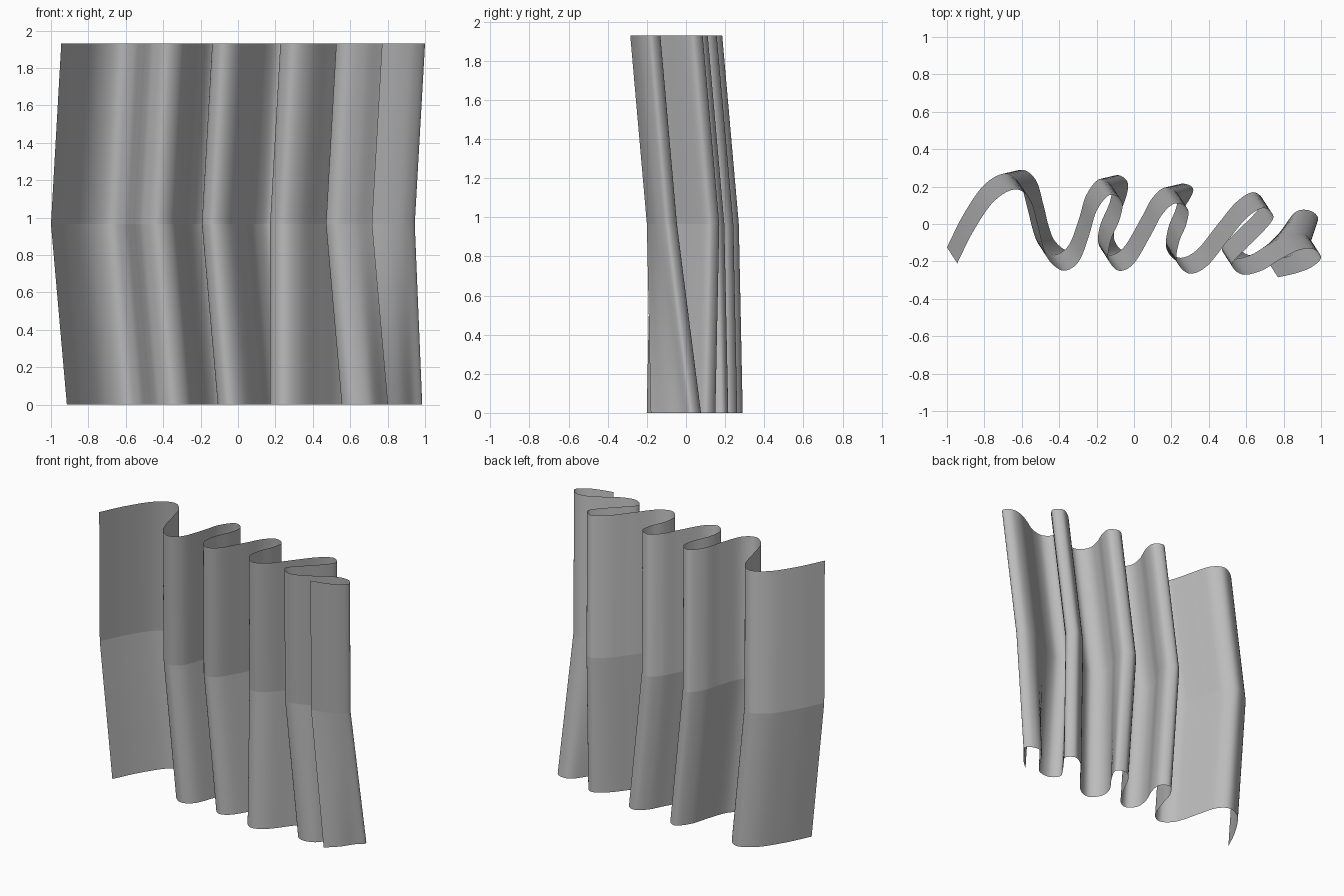
import bpy
from mathutils import Vector

if "Cube" in bpy.data.objects:
    bpy.data.objects.remove(bpy.data.objects["Cube"])

HEIGHT, STEPS = 1.93, 8

# Plan of the pleats along the top hem
TOP = [(-.945, -.21), (-.86, -.04), (-.75, .12), (-.635, .185), (-.555, .13), (-.515, 0),
       (-.485, -.12), (-.45, -.20), (-.375, -.25), (-.295, -.20), (-.24, -.06), (-.20, .07),
       (-.13, .155), (-.065, .12), (-.075, .03), (-.125, -.09), (-.135, -.19), (-.08, -.25),
       (0, -.21), (.09, -.06), (.15, .05), (.22, .11), (.287, .08), (.28, 0),
       (.24, -.10), (.23, -.20), (.295, -.265), (.39, -.225), (.50, -.09), (.60, .03),
       (.69, .085), (.745, .04), (.70, -.03), (.60, -.13), (.525, -.215), (.58, -.27),
       (.68, -.25), (.78, -.19), (.88, -.14), (.96, -.135), (1.0, -.18), (.95, -.23),
       (.87, -.262), (.77, -.285)]


def bump(i, lo, hi, fade):
    """1 between lo and hi, fading to 0 outside."""
    return max(0, 1 - max(lo - i, i - hi, 0) / fade)


def smooth(points):
    """Catmull-Rom curve through the points."""
    p = [2 * points[0] - points[1]] + points + [2 * points[-1] - points[-2]]
    out = []
    for a, b, c, d in zip(p, p[1:], p[2:], p[3:]):
        for k in range(STEPS):
            t = k / STEPS
            out.append(0.5 * (2 * b + (c - a) * t + (2 * a - 5 * b + 4 * c - d) * t ** 2
                              + (3 * b - a - 3 * c + d) * t ** 3))
    return out + [points[-1]]


# Middle row is the top row shifted; the bottom row also moves two folds
top = [Vector(p) for p in TOP]
middle = [p + Vector((-.055, .085)) for p in top]
bottom = [p + Vector((.085, .02))
          + Vector((-.085, -.04)) * bump(i, 24, 32, 2)
          + Vector((-.045, .10)) * bump(i, 38, 41, 2)
          for i, p in enumerate(middle)]
rows = [smooth(r) for r in (bottom, middle, top)]
n = len(rows[0])

# Loft the cloth, two straight bands with a crease between them
BANDS = 8
verts = []
for j in range(2 * BANDS + 1):
    k = min(j // BANDS, 1)
    t = j / BANDS - k
    for a, b in zip(rows[k], rows[k + 1]):
        v = a.lerp(b, t)
        verts.append((v.x, v.y, HEIGHT * j / (2 * BANDS)))
faces = [(j * n + i, j * n + i + 1, (j + 1) * n + i + 1, (j + 1) * n + i)
         for j in range(2 * BANDS) for i in range(n - 1)]
mesh = bpy.data.meshes.new("curtain")
mesh.from_pydata(verts, [], faces)
mesh.shade_smooth()
for e in mesh.edges:
    e.use_edge_sharp = all(v // n == BANDS for v in e.vertices)

cloth = bpy.data.materials.new("grey cloth")
cloth.diffuse_color = (0.5, 0.5, 0.5, 1)
cloth.use_nodes = True
cloth.node_tree.nodes["Principled BSDF"].inputs["Base Color"].default_value = cloth.diffuse_color
mesh.materials.append(cloth)
curtain = bpy.data.objects.new("curtain", mesh)
bpy.context.collection.objects.link(curtain)
